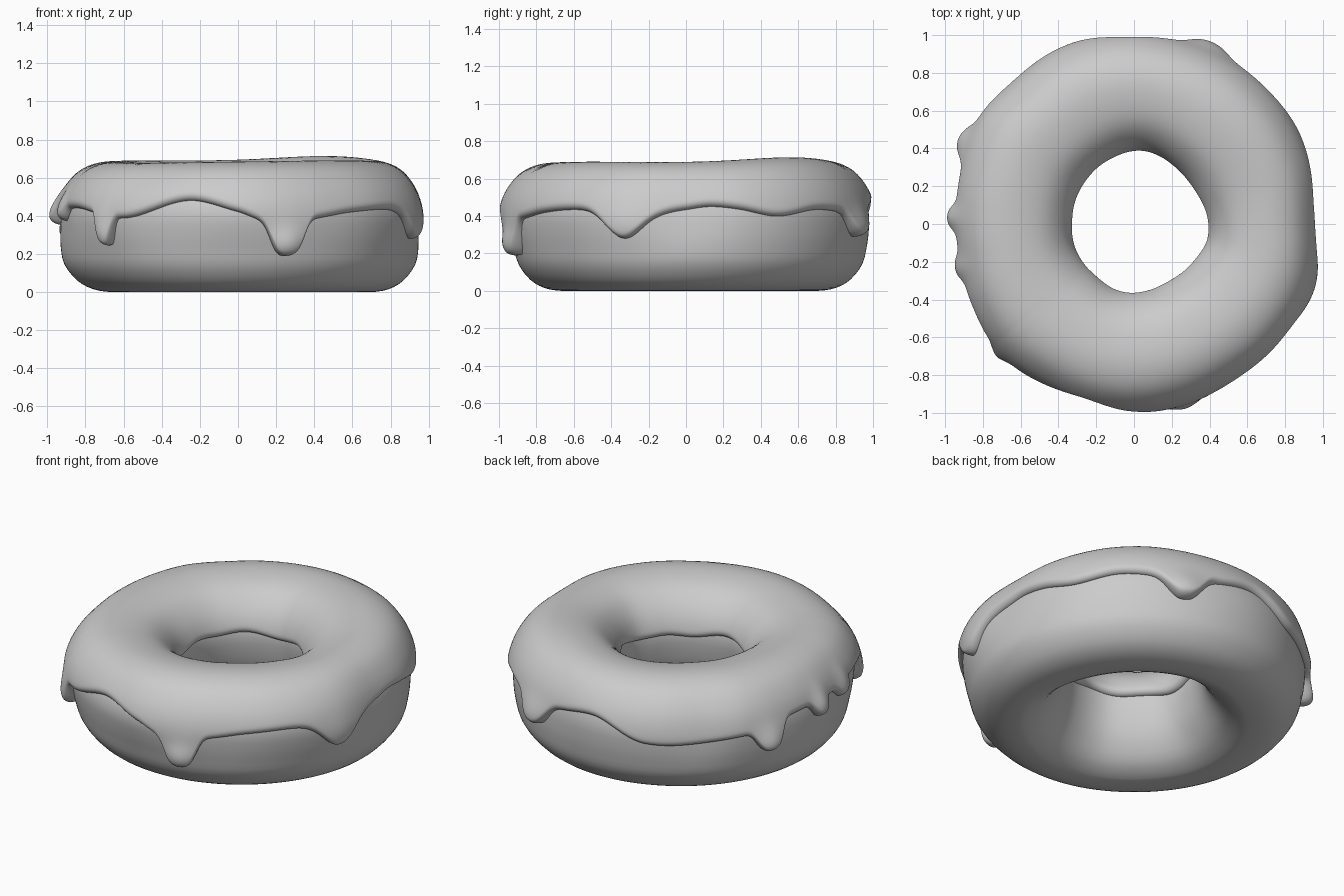
import bpy, bmesh, math

if "Cube" in bpy.data.objects:
    bpy.data.objects.remove(bpy.data.objects["Cube"])

N = 600  # steps around the ring


def cyc(table, a):
    """Smooth periodic interpolation of (degree, value) pairs."""
    n = len(table)
    a = (a - table[0][0]) % 360 + table[0][0]
    i = max(k for k in range(n) if table[k][0] <= a)

    def at(k):
        return table[k % n][0] + 360 * (k // n), table[k % n][1]
    (x0, y0), (x1, y1), (x2, y2), (x3, y3) = [at(i + k) for k in (-1, 0, 1, 2)]
    h = x2 - x1
    m1, m2 = (y2 - y0) / (x2 - x0) * h, (y3 - y1) / (x3 - x1) * h
    t = (a - x1) / h
    return ((2*t**3 - 3*t*t + 1) * y1 + (t**3 - 2*t*t + t) * m1
            + (3*t*t - 2*t**3) * y2 + (t**3 - t*t) * m2)


# Icing outline seen from above: outer radius and hole radius by angle
OUTER = [(0, .96), (20, .985), (37, 1.0), (53, 1.005), (75, 1.0), (97, 1.007), (115, 1.0),
         (130, .98), (145, .99), (165, .96), (190, .945), (205, .965), (224, .985),
         (242, .975), (270, .995), (300, .98), (320, .995), (340, .995)]
INNER = [(25, .365), (55, .37), (85, .39), (115, .355), (145, .335), (172, .325), (197, .335),
         (230, .335), (255, .355), (283, .355), (305, .355), (328, .37), (350, .395)]
# Height of the icing rim
RIM = [(0, .43), (8, .445), (17, .43), (30, .39), (45, .42), (60, .41), (78, .43), (94, .46),
       (112, .355), (143, .38), (166, .43), (188, .43), (208, .44), (232, .39), (254, .48),
       (270, .42), (278, .375), (293, .38), (308, .415), (325, .43), (345, .40)]
# Drips: angle, depth, half width, bulge, roundness, tip height
DRIPS = [(67, .13, 7, .7, 2.6, .28), (154, .13, 5.5, .9, 3, .26), (178, .08, 4, .6, 3, .35),
         (194, .06, 4, .4, 3, .37), (224, .15, 3.4, .6, 3, .25),
         (285.5, .18, 6, .9, 3.2, .20), (340, .125, 7.5, .3, 2, .28)]
# Cross-section of the dough, (radius, height), from outer base over the top to inner base
SECTION = [(.69, .0), (.78, .015), (.86, .06), (.925, .145), (.944, .24), (.945, .33),
           (.935, .42), (.90, .52), (.83, .605), (.73, .643), (.61, .637), (.51, .60),
           (.435, .52), (.40, .42), (.405, .31), (.44, .18), (.52, .06), (.62, .005)]


def section_point(t):
    n = len(SECTION)
    i = int(t * n)
    f = t * n - i
    p = [SECTION[(i + k) % n] for k in (-1, 0, 1, 2)]
    return [.5 * (2*b + (c-a)*f + (2*a-5*b+4*c-d)*f*f + (3*b-a-3*c+d)*f**3)
            for a, b, c, d in zip(*p)]


DENSE = [section_point(k / 360) for k in range(360)]
APEX = max(range(360), key=lambda k: DENSE[k][1])


def warp(r, z, a):
    """Fit the standard section to the hole and outline at angle a."""
    rad = math.radians(a)
    s = (r - .40) / .545
    ri = cyc(INNER, a) + .035
    low = .94 + .024 * math.sin(rad) + .009 * math.cos(rad)
    high = cyc(OUTER, a) - .018
    u = min(1, max(0, (z - .15) / .32))
    ro = low + (high - low) * u * u * (3 - 2 * u)
    # The top is highest at the back right
    d = (a - 50 + 180) % 360 - 180
    lift = .002 + .036 * math.exp(-(d / 36) ** 2) + .006 * math.cos(math.radians(2 * a + 90))
    return ri + s * (ro - ri), max(0, z + lift * max(0, z / .65) ** 2)


def loft(name, ring):
    """Closed tube made of one closed section per angle."""
    bm = bmesh.new()
    rows = []
    for j in range(N):
        a = 360 * j / N
        c, s = math.cos(math.radians(a)), math.sin(math.radians(a))
        rows.append([bm.verts.new((r * c, r * s, z)) for r, z in ring(a)])
    m = len(rows[0])
    for j in range(N):
        p, q = rows[j], rows[(j + 1) % N]
        for k in range(m):
            bm.faces.new((p[k], q[k], q[(k+1) % m], p[(k+1) % m]))
    bmesh.ops.recalc_face_normals(bm, faces=bm.faces)
    me = bpy.data.meshes.new(name)
    bm.to_mesh(me)
    bm.free()
    me.shade_smooth()
    ob = bpy.data.objects.new(name, me)
    bpy.context.collection.objects.link(ob)
    return ob


def dough_ring(a):
    return [warp(*section_point(k / 54), a) for k in range(54)]


def cross(z, ks):
    """Section parameter where the height z is passed."""
    for k, k2 in zip(ks, ks[1:]):
        z1, z2 = DENSE[k][1], DENSE[k2][1]
        if z1 <= z <= z2:
            return (k + (k2 - k) * (z - z1) / max(z2 - z1, 1e-6)) / 360


def icing_ring(a):
    def off(d):
        return (a - d + 180) % 360 - 180
    zo = cyc(RIM, a) - sum(h * math.exp(-abs(off(d) / w) ** e) for d, h, w, b, e, t in DRIPS)
    zi = .41 + .012 * math.sin(math.radians(3 * a + 40)) + .008 * math.sin(math.radians(7 * a))
    t0 = cross(zo, list(range(40, APEX)))
    t1 = cross(zi, list(range(330, APEX, -1)))
    m = 52
    path = [section_point(t0 + (t1 - t0) * (1 - math.cos(math.pi * k / m)) / 2)
            for k in range(m + 1)]
    path = [warp(r, z, a) for r, z in path]
    dist = [0]
    for p, q in zip(path, path[1:]):
        dist.append(dist[-1] + math.dist(p, q))
    top, under = [], []
    for k, (r, z) in enumerate(path):
        p, q = path[max(k - 1, 0)], path[min(k + 1, m)]
        l = math.dist(p, q)
        nr, nz = (q[1] - p[1]) / l, -(q[0] - p[0]) / l
        u = min(1, min(dist[k], dist[-1] - dist[k]) / .035)
        h = .037
        if r > .7:
            for d, dep, w, b, e, tip in DRIPS:  # swollen drip ends
                h += .05 * b * math.exp(-(off(d) / w) ** 2 - ((z - tip - .06) / .08) ** 2)
        h *= math.sqrt(max(0, u * (2 - u)))
        top.append((r + nr * h, z + nz * h))
        under.append((r - nr * .008, z - nz * .008))
    return top + under[::-3]


dough = loft("dough", dough_ring)
icing = loft("icing", icing_ring)

# Soften the steep sides of the drips
mod = icing.modifiers.new("soften", 'SMOOTH')
mod.factor = .4
mod.iterations = 3
